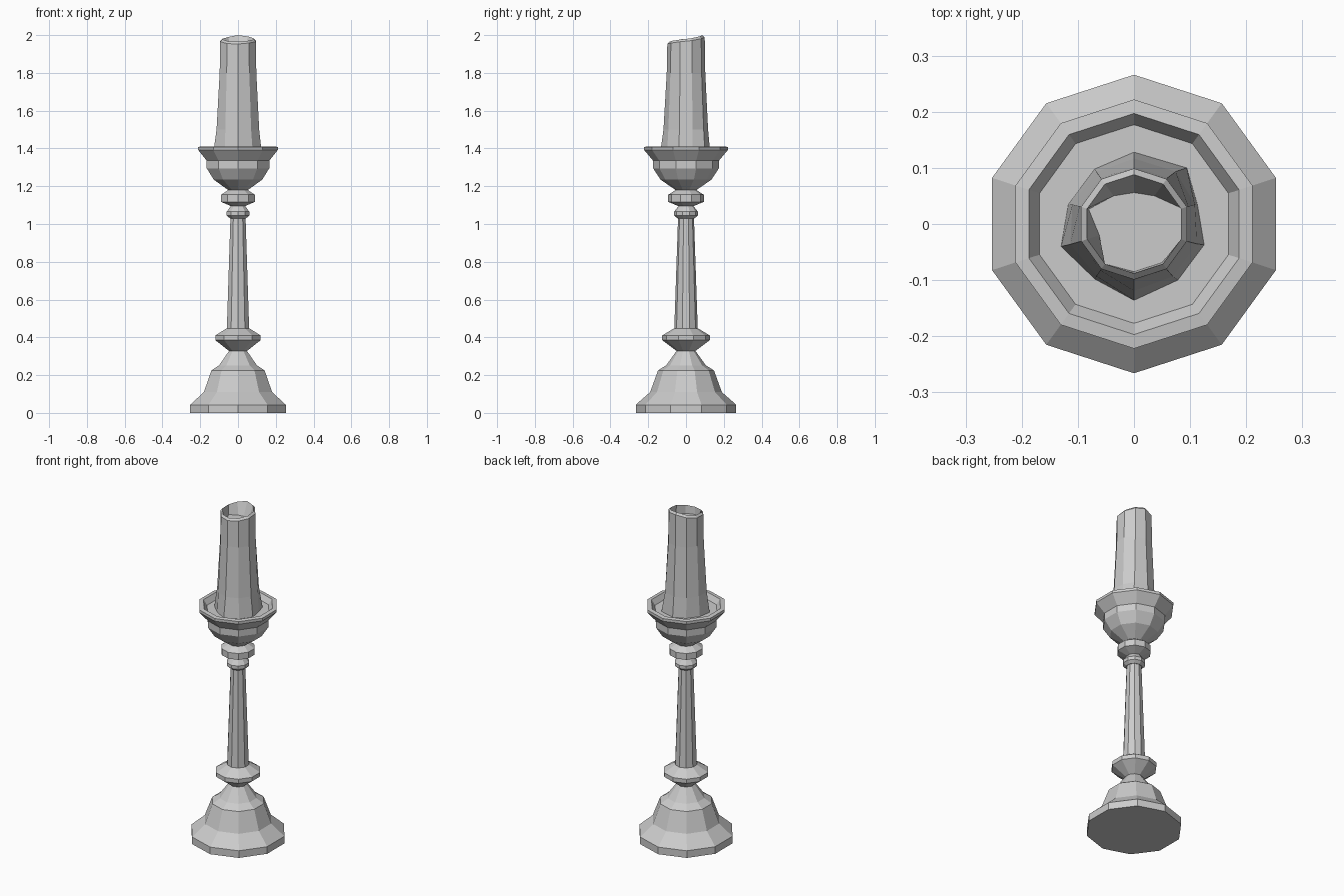
import bpy, bmesh
from math import sin, cos, radians

if "Cube" in bpy.data.objects:
    bpy.data.objects.remove(bpy.data.objects["Cube"])

SIDES = 10


def ring_angle(k):
    # corners start at the back (+y) and run clockwise seen from above
    return radians(90 - 36 * k)


def loft(name, rings):
    """Bridge closed rings of points and cap both ends."""
    bm = bmesh.new()
    loops = [[bm.verts.new(p) for p in ring] for ring in rings]
    for a, b in zip(loops, loops[1:]):
        for k in range(SIDES):
            n = (k + 1) % SIDES
            bm.faces.new((a[k], a[n], b[n], b[k]))
    bm.faces.new(loops[0])
    bm.faces.new(loops[-1])
    bmesh.ops.recalc_face_normals(bm, faces=bm.faces)
    mesh = bpy.data.meshes.new(name)
    bm.to_mesh(mesh)
    bm.free()
    obj = bpy.data.objects.new(name, mesh)
    bpy.context.collection.objects.link(obj)
    return obj


def circle(r, z):
    return [(r * cos(ring_angle(k)), r * sin(ring_angle(k)), z) for k in range(SIDES)]


def turned(name, profile):
    return loft(name, [circle(r, z) for r, z in profile])


# Stepped foot
turned("foot", [(.266, 0), (.266, .043), (.19, .11), (.148, .225),
                (.105, .252), (.05, .328)])
# Lower knob
turned("lower_knob", [(.05, .328), (.126, .385), (.126, .41), (.063, .448)])
# Tapered shaft
turned("shaft", [(.062, .448), (.042, 1.035)])
# Collar rings under the cup
turned("small_collar", [(.045, 1.03), (.063, 1.045), (.063, 1.065), (.04, 1.095)])
turned("large_collar", [(.04, 1.095), (.094, 1.117), (.094, 1.155), (.055, 1.18)])
# Drip cup with recessed floor
turned("drip_cup", [(.055, 1.18), (.135, 1.235), (.174, 1.295), (.174, 1.335),
                    (.222, 1.392), (.222, 1.408), (.197, 1.411), (.177, 1.38)])

# Candle: uneven melted base and wavy rim with a hollow top
base = [(0, .128), (.094, .1), (.113, .035), (.125, -.037), (.078, -.1),
        (0, -.136), (-.07, -.098), (-.13, -.04), (-.117, .035), (-.07, .098)]
rim_z = [2.0, 1.993, 1.983, 1.977, 1.97, 1.965, 1.967, 1.978, 1.98, 1.99]
well_r = [.056, .062, .09, .09, .085, .085, .088, .065, .085, .062]


def blend(t, r, z):
    return [(x + (px - x) * t, y + (py - y) * t, z)
            for (x, y, _), (px, py) in zip(circle(r, z), base)]


def wavy(r, drop):
    return [(x, y, z - drop) for (x, y, _), z in zip(circle(r, 0), rim_z)]


well = [(r * cos(ring_angle(k)), r * sin(ring_angle(k)), 1.92)
        for k, r in enumerate(well_r)]
loft("candle", [blend(1, .12, 1.38), blend(.3, .112, 1.5), blend(0, .102, 1.8),
                wavy(.099, .012), wavy(.088, 0), well])
